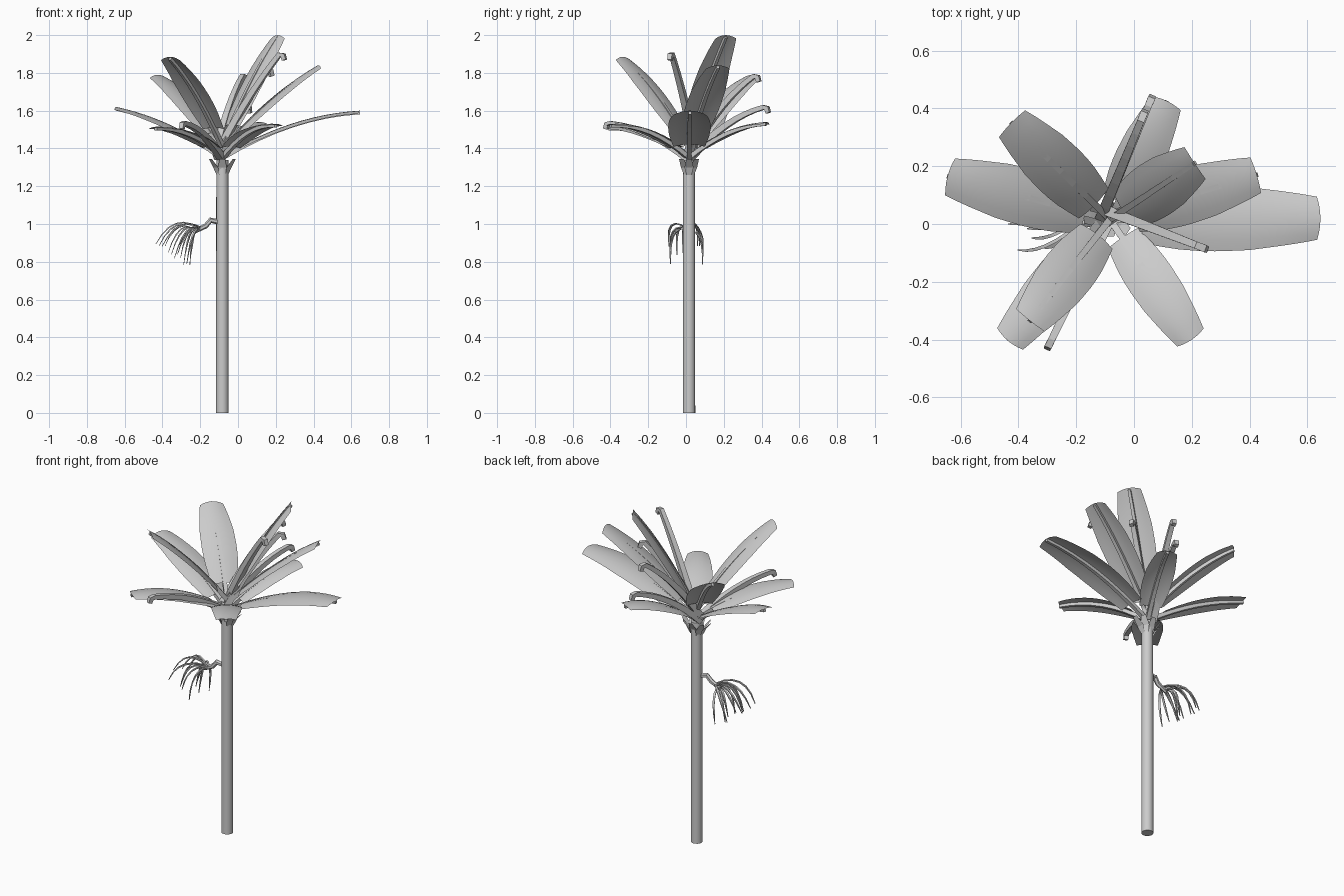
import bpy, bmesh, math, random
from mathutils import Vector

random.seed(4)
if "Cube" in bpy.data.objects:
    bpy.data.objects.remove(bpy.data.objects["Cube"], do_unlink=True)

grey = bpy.data.materials.new("plain_grey")
grey.use_nodes = True
grey.diffuse_color = (0.6, 0.6, 0.6, 1)
grey.node_tree.nodes["Principled BSDF"].inputs["Base Color"].default_value = (0.6, 0.6, 0.6, 1)

AXIS = Vector((-0.083, 0.016, 0))
UP = Vector((0, 0, 1))


def finish(name, bm, smooth=True):
    mesh = bpy.data.meshes.new(name)
    bm.to_mesh(mesh)
    bm.free()
    mesh.materials.append(grey)
    obj = bpy.data.objects.new(name, mesh)
    bpy.context.collection.objects.link(obj)
    if smooth:
        bpy.ops.object.select_all(action="DESELECT")
        obj.select_set(True)
        bpy.context.view_layer.objects.active = obj
        bpy.ops.object.shade_smooth_by_angle(angle=math.radians(35))


def skin(bm, rows, closed):
    """Join rows of points into a strip or a capped tube."""
    rings = [[bm.verts.new(p) for p in row] for row in rows]
    n = len(rings[0])
    for a, b in zip(rings, rings[1:]):
        for i in range(n if closed else n - 1):
            j = (i + 1) % n
            bm.faces.new((a[i], a[j], b[j], b[i]))
    if closed:
        bm.faces.new(rings[0][::-1])
        bm.faces.new(rings[-1])


def arc(base, tip, bow, u):
    return base.lerp(tip, u) + UP * bow * 4 * u * (1 - u)


def half_width(u):
    """Blade outline: blunt base, broad middle, blunt tip."""
    keys = ((0.15, 0.074), (0.3, 0.092), (0.45, 0.1), (0.65, 0.097), (0.88, 0.079), (1, 0.066))
    for (a, wa), (b, wb) in zip(keys, keys[1:]):
        if u <= b:
            return wa + (wb - wa) * (u - a) / (b - a)
    return keys[-1][1]


def tube(bm, points, radii, sides=4, flat=1.0):
    rows = []
    for i, p in enumerate(points):
        d = (points[min(i + 1, len(points) - 1)] - points[max(i - 1, 0)]).normalized()
        side = d.cross(UP).normalized()
        over = side.cross(d)
        rows.append([p + (side * math.cos(t) + over * math.sin(t) * flat) * radii[i]
                     for t in (math.tau * (k + 0.5) / sides for k in range(sides))])
    skin(bm, rows, True)


def stalk(name, base, tip, bow, size, hook=False):
    """Four-sided rib along a leaf, with an optional turned-down end."""
    bm = bmesh.new()
    pts = [arc(base, tip, bow, i / 8) - UP * size * 0.75 for i in range(9)]
    radii = [size * (1.15 - 0.05 * i) for i in range(9)]
    if hook:
        ahead = Vector((tip.x - base.x, tip.y - base.y, 0)).normalized()
        pts += [pts[-1] + ahead * 0.02 - UP * 0.004, pts[-1] + ahead * 0.028 - UP * 0.03]
        radii += [size * 0.8, size * 0.7]
    tube(bm, pts, radii)
    finish(name, bm, False)


def blade(name, base, tip, bow, scale):
    bm = bmesh.new()
    heading = tip - base
    side = heading.cross(UP).normalized()
    over = side.cross(heading).normalized()
    rows = []
    for i in range(11):
        u = 0.15 + 0.85 * i / 10
        w = half_width(u) * scale
        row = []
        for k in range(-3, 4):
            s = k / 3
            sag = over * 0.16 + heading.normalized() * 0.22 * u ** 4
            row.append(arc(base, tip, bow, u) + side * w * s - sag * w * s * s)
        rows.append(row)
    skin(bm, rows, False)
    finish(name, bm)


# Trunk
bm = bmesh.new()
bmesh.ops.create_cone(bm, cap_ends=True, segments=16, radius1=0.033, radius2=0.032, depth=1.34)
bmesh.ops.translate(bm, verts=bm.verts, vec=AXIS + UP * 0.67)
finish("trunk", bm)

# Pointed sheaths flaring out below the leaves, spread mostly sideways
bm = bmesh.new()
for k in range(8):
    t = math.tau * k / 8
    out = Vector((math.cos(t), math.sin(t) * 0.65, 0))
    side = out.cross(UP).normalized()
    rows = [[AXIS + out * r + side * w * s + UP * z for s in (-1, 0, 1)]
            for r, w, z in ((0.033, 0.014, 1.26), (0.05, 0.024, 1.3), (0.09, 0.014, 1.345))]
    skin(bm, rows, False)
finish("crown_sheaths", bm, False)

# Broad leaves: tip position, base height, arch, width scale
leaves = {
    "left_low_leaf": ((0.645, 0.02, 1.6), 1.36, 0.05, 1.13),
    "right_low_leaf": ((-0.645, 0.165, 1.62), 1.36, 0.035, 1.0),
    "front_right_low_leaf": ((-0.435, -0.405, 1.515), 1.37, 0.04, 0.88),
    "front_right_tall_leaf": ((-0.36, -0.335, 1.885), 1.42, 0.04, 0.95),
    "front_left_low_leaf": ((0.2, -0.4, 1.53), 1.36, 0.05, 0.84),
    "back_right_leaf": ((-0.425, 0.35, 1.79), 1.4, 0.045, 0.98),
    "back_low_leaf": ((0.115, 0.425, 1.54), 1.36, 0.04, 0.84),
    "back_left_tall_leaf": ((0.21, 0.21, 2.0), 1.42, 0.035, 1.0),
    "back_left_leaf": ((0.425, 0.17, 1.84), 1.4, 0.035, 0.97),
}
for name, (tip, z, bow, scale) in leaves.items():
    base, tip = AXIS + UP * z, Vector(tip)
    blade(name, base, tip, bow, scale)
    stalk(name + "_rib", base, tip, bow, 0.015)

# Bare stalks with turned-down ends: tip, base offset, arch
stalks = {
    "left_bare_stalk": ((0.22, -0.075, 1.915), (-0.01, 0.03, 1.42), 0.025),
    "back_bare_stalk": ((0.05, 0.41, 1.635), (-0.03, 0.01, 1.37), 0.04),
    "back_tall_bare_stalk": ((0.025, 0.36, 1.8), (-0.03, 0.01, 1.4), 0.04),
    "front_bare_stalk": ((-0.285, -0.4, 1.55), (0, 0, 1.36), 0.035),
    "inner_bare_stalk": ((0.155, 0.175, 1.83), (0, 0, 1.4), 0.03),
}
for name, (tip, offset, bow) in stalks.items():
    stalk(name, AXIS + Vector(offset), Vector(tip), bow, 0.023, True)

# Hanging cluster: bent stem and drooping strands
bm = bmesh.new()
stem = [Vector(p) for p in ((-0.1, 0.01, 1.01), (-0.145, 0.005, 1.02), (-0.17, 0, 0.99), (-0.23, 0, 0.96))]
tube(bm, stem, [0.014, 0.015, 0.014, 0.011], 6)
finish("cluster_stem", bm)

bm = bmesh.new()
for k in range(12):
    start = stem[2].lerp(stem[3], 0.3 + 0.7 * random.random())
    f = k / 11
    swing = 0.09 * math.sin(k * 2.4)
    end = Vector((-0.435 + 0.18 * f, swing, 0.91 - 0.14 * f + random.uniform(-0.02, 0.02)))
    mid = Vector((start.x * 0.4 + end.x * 0.6, swing * 1.2, 1.07 - 0.09 * f))
    pts = []
    for i in range(7):
        u = i / 6
        pts.append(start * (1 - u) ** 2 + mid * 2 * u * (1 - u) + end * u * u)
    tube(bm, pts, [0.006, 0.007, 0.008, 0.008, 0.008, 0.006, 0.003], 4, 0.6)
finish("cluster_strands", bm)
